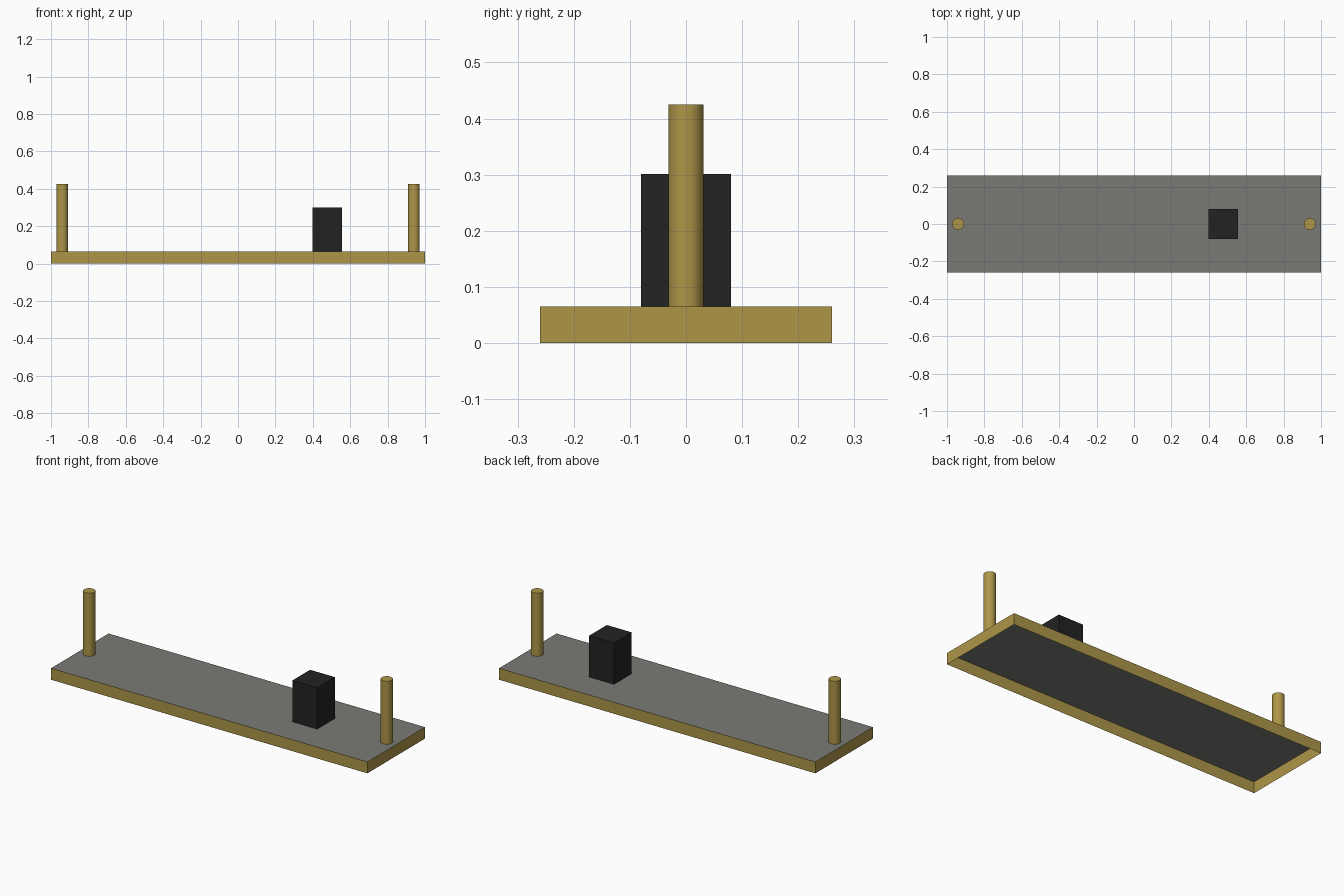
import bpy, bmesh, math
from mathutils import Matrix

if "Cube" in bpy.data.objects:
    bpy.data.objects.remove(bpy.data.objects["Cube"])


def material(name, rgb):
    m = bpy.data.materials.new(name)
    m.diffuse_color = (*rgb, 1)
    m.use_nodes = True
    m.node_tree.nodes["Principled BSDF"].inputs["Base Color"].default_value = m.diffuse_color
    return m


GOLD = material("brass", (0.42, 0.305, 0.065))
GREY = material("deck grey", (0.195, 0.195, 0.18))
BLACK = material("black", (0.016, 0.016, 0.016))
DECK_Z = 0.065


def finish(name, bm, mats):
    me = bpy.data.meshes.new(name)
    bm.to_mesh(me)
    bm.free()
    for m in mats:
        me.materials.append(m)
    ob = bpy.data.objects.new(name, me)
    bpy.context.collection.objects.link(ob)
    return ob


def open_box(name, x, sx, sy, z0, z1, mats, top_index=0):
    """Box without a bottom; the top face may have its own colour."""
    bm = bmesh.new()
    mat = Matrix.Translation((x, 0, (z0 + z1) / 2)) @ Matrix.Diagonal((sx, sy, z1 - z0, 1))
    bmesh.ops.create_cube(bm, size=1, matrix=mat)
    bm.normal_update()
    bmesh.ops.delete(bm, geom=[f for f in bm.faces if f.normal.z < -0.5], context='FACES')
    for f in bm.faces:
        f.material_index = top_index if f.normal.z > 0.5 else 0
    return finish(name, bm, mats)


def post(name, x, radius, z0, z1):
    """Smooth upright rod, open where it meets the deck."""
    bm = bmesh.new()
    bmesh.ops.create_cone(bm, cap_ends=True, segments=32, radius1=radius, radius2=radius,
                          depth=z1 - z0, matrix=Matrix.Translation((x, 0, (z0 + z1) / 2)))
    bm.normal_update()
    bmesh.ops.delete(bm, geom=[f for f in bm.faces if f.normal.z < -0.5], context='FACES_ONLY')
    ob = finish(name, bm, [GOLD])
    bpy.context.view_layer.objects.active = ob
    ob.select_set(True)
    bpy.ops.object.shade_smooth_by_angle(angle=math.radians(30))
    ob.select_set(False)


# Hollow base: grey deck with brass skirts, open underneath
open_box("base", 0, 2.0, 0.52, 0, DECK_Z, [GOLD, GREY], top_index=1)

# Black block standing on the deck
open_box("block", 0.478, 0.157, 0.16, DECK_Z, 0.301, [BLACK])

# End posts
for side, x in (("left", -0.94), ("right", 0.94)):
    post(side + "_post", x, 0.0315, DECK_Z, 0.425)
